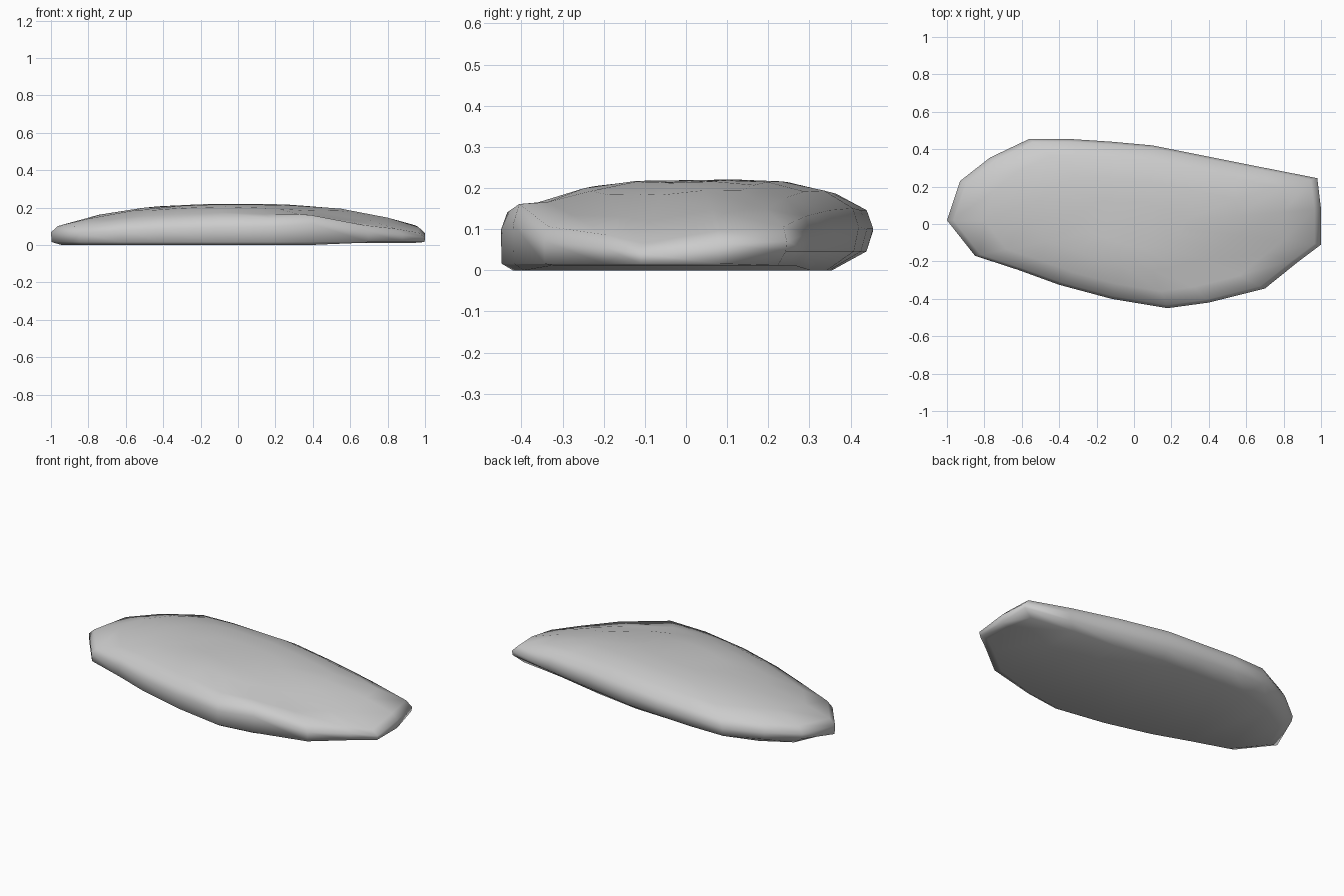
import bpy, bmesh

if "Cube" in bpy.data.objects:
    bpy.data.objects.remove(bpy.data.objects["Cube"])

# Outline seen from above: x, y, upper edge height, lower rim inset
OUTLINE = [
    (-1.00, 0.02, 0.095, 0.03), (-0.93, 0.23, 0.11, 0.06), (-0.77, 0.355, 0.125, 0.10),
    (-0.56, 0.455, 0.135, 0.15), (-0.35, 0.455, 0.14, 0.15), (-0.12, 0.44, 0.14, 0.14),
    (0.10, 0.42, 0.145, 0.12), (0.40, 0.36, 0.14, 0.10), (0.70, 0.30, 0.125, 0.07),
    (0.98, 0.245, 0.10, 0.04), (1.00, 0.08, 0.09, 0.02), (1.00, -0.11, 0.06, 0.02),
    (0.88, -0.20, 0.08, 0.02), (0.70, -0.345, 0.10, 0.02), (0.40, -0.42, 0.155, 0.02),
    (0.18, -0.45, 0.135, 0.02), (-0.12, -0.40, 0.13, 0.02), (-0.40, -0.325, 0.12, 0.02),
    (-0.62, -0.245, 0.11, 0.02), (-0.85, -0.17, 0.09, 0.03),
]


def crown(x, y):
    """Height of the domed upper surface, sloping away at the front corners."""
    dome = 0.225 - 0.105 * abs(x - 0.02) ** 2.2 - 0.8 * abs(y - 0.05) ** 3
    slope = 0.22 if y < 0.05 else (0.13 if x < 0 else -0.03)
    return dome + slope * max(0, abs(x) - 0.1) * (min(y, 0.25) - 0.05)


bm = bmesh.new()


def ring(scale, height, pull=0.0):
    verts = []
    for x, y, top, inset in OUTLINE:
        s = scale - pull * inset
        px, py = x * s, y * (scale - pull * inset * 2)
        verts.append(bm.verts.new((px, py, height(px, py, top))))
    return verts


# Underside, flank and domed crown as stacked rings
rings = [
    ring(0.96, lambda x, y, t: 0.004 + 0.012 * (x > 0.6), 0.6),
    ring(1.00, lambda x, y, t: 0.02 + 0.03 * (y > 0.15), 0.12),
    ring(1.00, lambda x, y, t: t * 0.75),
    ring(0.965, lambda x, y, t: t + 0.01),
    ring(0.80, lambda x, y, t: 0.4 * (t + 0.04) + 0.6 * crown(x, y)),
    ring(0.55, lambda x, y, t: crown(x, y)),
    ring(0.28, lambda x, y, t: crown(x, y)),
]
n = len(OUTLINE)
for a, b in zip(rings, rings[1:]):
    for i in range(n):
        j = (i + 1) % n
        bm.faces.new((a[i], a[j], b[j], b[i]))
bm.faces.new(rings[0])
bm.faces.new(rings[-1])
low = min(v.co.z for v in bm.verts)
for v in bm.verts:
    v.co.z -= low
bmesh.ops.triangulate(bm, faces=[f for f in bm.faces if len(f.verts) > 4])
bmesh.ops.recalc_face_normals(bm, faces=bm.faces)

# Flat stone
mesh = bpy.data.meshes.new("flat_stone")
bm.to_mesh(mesh)
bm.free()
stone = bpy.data.objects.new("flat_stone", mesh)
bpy.context.collection.objects.link(stone)
mesh.shade_smooth()
